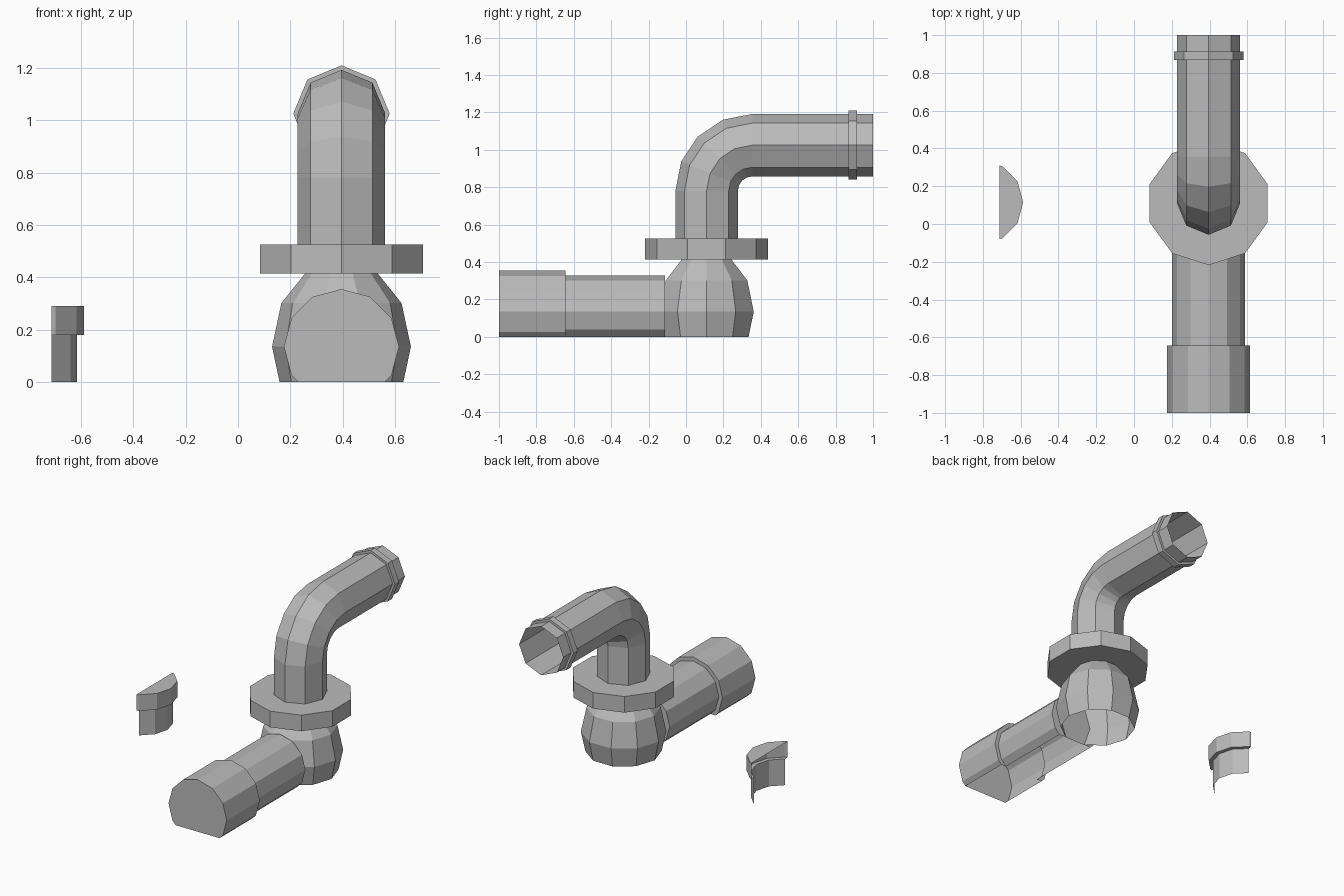
import bpy, bmesh, math
from mathutils import Matrix, Vector

if "Cube" in bpy.data.objects:
    bpy.data.objects.remove(bpy.data.objects["Cube"])

grey = bpy.data.materials.new("plain grey")
grey.diffuse_color = (0.5, 0.5, 0.5, 1)
grey.use_nodes = True
grey.node_tree.nodes["Principled BSDF"].inputs["Base Color"].default_value = grey.diffuse_color


def skin(name, rings, cap_start=False, cap_end=False, cut=None):
    """Bridge matching rings of points; optionally slice away what lies behind a plane."""
    bm = bmesh.new()
    loops = [[bm.verts.new(p) for p in ring] for ring in rings]
    n = len(loops[0])
    for a, b in zip(loops, loops[1:]):
        for i in range(n):
            j = (i + 1) % n
            bm.faces.new((a[i], a[j], b[j], b[i]))
    if cap_start:
        bm.faces.new(loops[0][::-1])
    if cap_end:
        bm.faces.new(loops[-1])
    if cut:
        bmesh.ops.bisect_plane(bm, geom=bm.verts[:] + bm.edges[:] + bm.faces[:],
                               plane_co=cut[0], plane_no=cut[1], clear_inner=True)
    mesh = bpy.data.meshes.new(name)
    bm.to_mesh(mesh)
    bm.free()
    mesh.materials.append(grey)
    obj = bpy.data.objects.new(name, mesh)
    bpy.context.collection.objects.link(obj)
    return obj


def circle(r, h, sides, frame, phase=0.0):
    return [frame @ Vector((r * math.cos(phase + math.tau * i / sides),
                            r * math.sin(phase + math.tau * i / sides), h))
            for i in range(sides)]


def lathe(name, profile, sides, frame, phase=0.0, **kw):
    return skin(name, [circle(r, h, sides, frame, phase) for r, h in profile], **kw)


ALONG_Y = Matrix.Rotation(-math.pi / 2, 4, 'X')
CX, CY = 0.395, 0.11
GROUND = ((0, 0, 0), (0, 0, 1))
upright = Matrix.Translation((CX, CY, 0))

# Lower pipe with its wide end collar, sunk into the ground and open below
lathe("lower_pipe", [(0.22, -1), (0.22, -0.643), (0.193, -0.643), (0.193, -0.112)], 12,
      Matrix.Translation((CX, 0, 0.135)) @ ALONG_Y,
      cap_start=True, cap_end=True, cut=GROUND)

# Bulb-shaped joint: stretched sphere cut off at the ground
lats = [math.radians(a) for a in (-30, 0, 30, 60, 75)]
lathe("joint_bulb", [(0.265 * math.cos(a), 0.135 + 0.332 * math.sin(a)) for a in lats],
      10, upright, cut=GROUND)

# Flange plate
lathe("flange", [(0.328, 0.415), (0.328, 0.525)], 10, upright, math.radians(18),
      cap_start=True, cap_end=True)

# Upper pipe: rises, bends backwards and ends open
R, BEND, TOP = 0.167, 0.245, 1.025
rings = [circle(R, 0.52, 8, upright)]
for k in range(5):
    t = math.radians(22.5 * k)
    place = Matrix.Translation((CX, CY + BEND * (1 - math.cos(t)),
                                TOP - BEND + BEND * math.sin(t)))
    rings.append(circle(R, 0, 8, place @ Matrix.Rotation(-t, 4, 'X')))
outlet = Matrix.Translation((CX, 0, TOP)) @ ALONG_Y
rings.append(circle(R, 1.0, 8, outlet))
skin("upper_pipe", rings)

# Thin band near the open end
lathe("outlet_band", [(R, 0.868), (0.184, 0.868), (0.184, 0.913), (R, 0.913)], 8, outlet)

# Separate pipe stub, sliced by a vertical plane and open behind and below
lathe("pipe_stub", [(0.193, 0), (0.193, 0.18), (0.22, 0.18), (0.22, 0.29)], 12,
      Matrix.Translation((-0.807, 0.115, 0)), cap_end=True,
      cut=((-0.712, 0, 0), (1, 0, 0)))
